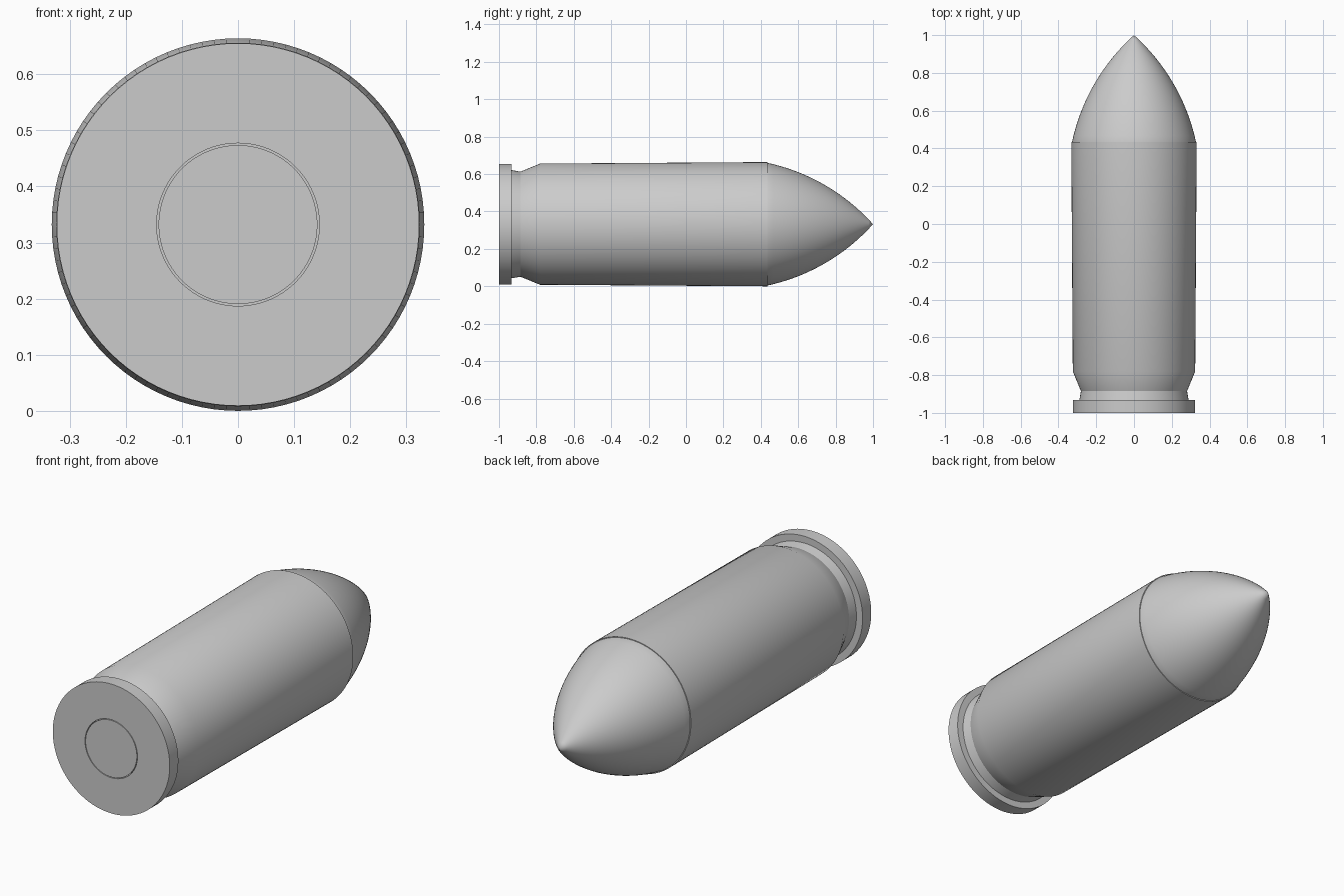
import bpy, bmesh, math

cube = bpy.data.objects.get("Cube")
if cube:
    bpy.data.objects.remove(cube, do_unlink=True)

SIDES = 96
AXIS_Z = 0.332

metal = bpy.data.materials.new("grey metal")
metal.use_nodes = True
GREY = (0.6, 0.6, 0.6, 1)
metal.diffuse_color = GREY
metal.node_tree.nodes["Principled BSDF"].inputs["Base Color"].default_value = GREY


def lathe(name, profile):
    """Revolve (radius, y) points about the long axis; radius 0 closes to a point."""
    bm = bmesh.new()
    rings = []
    for r, y in profile:
        count = SIDES if r > 0 else 1
        rings.append([bm.verts.new((r * math.cos(math.tau * i / SIDES), y,
                                    AXIS_Z + r * math.sin(math.tau * i / SIDES)))
                      for i in range(count)])
    for a, b in zip(rings, rings[1:]):
        for i in range(SIDES):
            j = (i + 1) % SIDES
            quad = [a[i % len(a)], a[j % len(a)], b[j % len(b)], b[i % len(b)]]
            bm.faces.new(list(dict.fromkeys(quad)))
    bmesh.ops.recalc_face_normals(bm, faces=bm.faces)
    mesh = bpy.data.meshes.new(name)
    bm.to_mesh(mesh)
    bm.free()
    mesh.materials.append(metal)
    obj = bpy.data.objects.new(name, mesh)
    bpy.context.collection.objects.link(obj)
    bpy.ops.object.select_all(action='DESELECT')
    obj.select_set(True)
    bpy.context.view_layer.objects.active = obj
    bpy.ops.object.shade_smooth_by_angle(angle=math.radians(30))
    return obj


# Casing: primer pocket, rim, extractor groove, slightly flared wall, mouth
lathe("casing", [(0, -0.97), (0.145, -0.97), (0.145, -1), (0.323, -1),
                 (0.323, -0.932), (0.289, -0.932), (0.281, -0.885),
                 (0.324, -0.78), (0.332, 0.435), (0.32, 0.435), (0, 0.435)])

# Primer disc sitting in its pocket with a hairline gap
lathe("primer", [(0, -1), (0.1415, -1), (0.1415, -0.97), (0, -0.97)])

# Bullet: circular arc from the casing mouth to the pointed tip
base_r, base_y, tip_y = 0.328, 0.435, 1.0
chord = math.hypot(base_r, tip_y - base_y)
slope = math.atan2(base_r, tip_y - base_y)
half = math.radians(18)
radius = chord / (2 * math.sin(half))
start, STEPS = slope - half, 20
ogive = [(0, base_y - 0.05), (base_r, base_y - 0.05)]
for k in range(STEPS):
    a = start + 2 * half * k / STEPS
    ogive.append((base_r - radius * (math.cos(start) - math.cos(a)),
                  base_y + radius * (math.sin(a) - math.sin(start))))
lathe("bullet", ogive + [(0, tip_y)])
